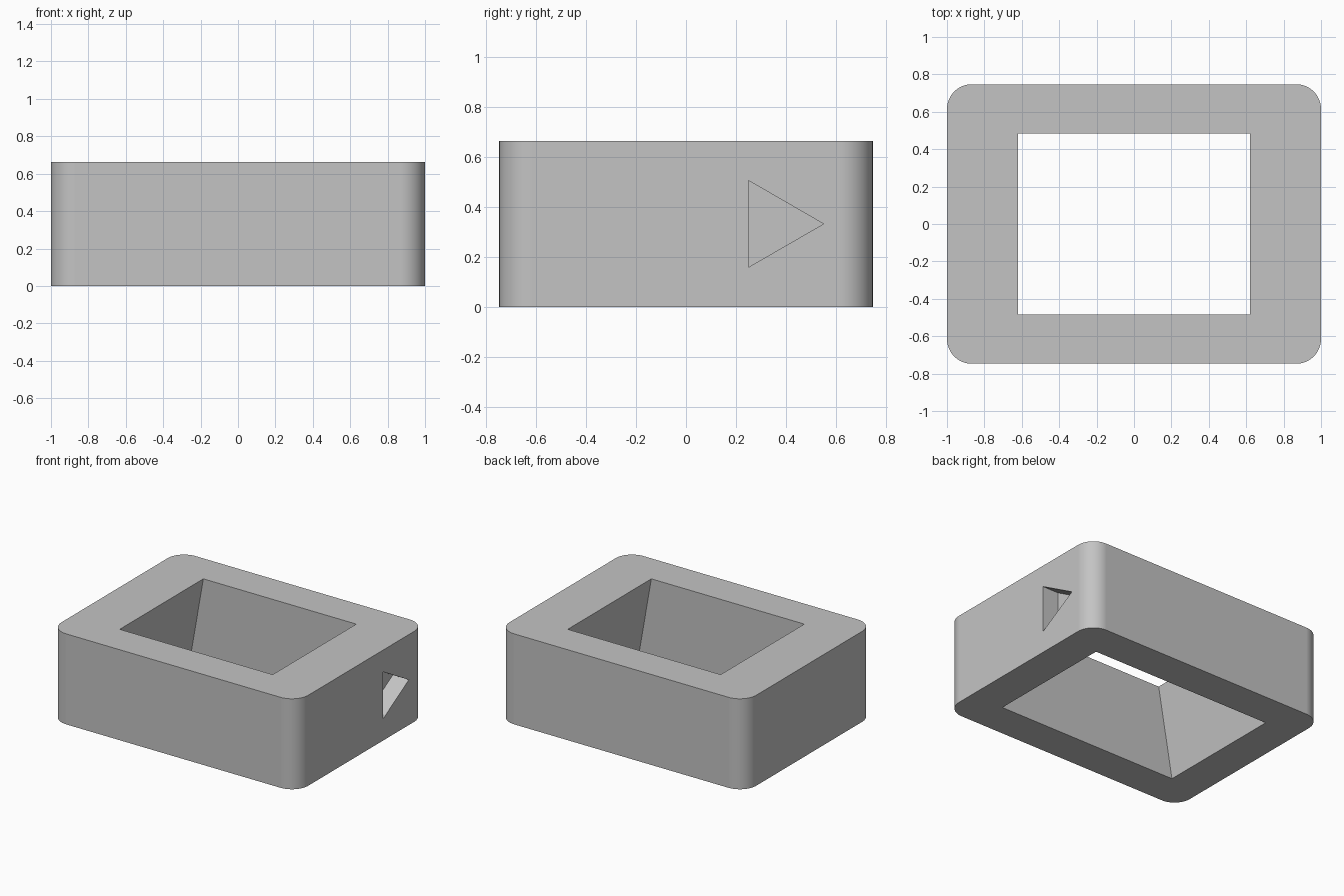
import bpy, bmesh, math
from mathutils import Vector

cube = bpy.data.objects.get("Cube")
if cube:
    bpy.data.objects.remove(cube, do_unlink=True)

LENGTH, WIDTH, HEIGHT, RADIUS = 2.0, 1.494, 0.663, 0.133
OPEN_TOP, OPEN_BOTTOM, OPEN_Y = 0.62, 0.735, 0.484
NOTCH_DEPTH, NOTCH_R, NOTCH_Y = 0.13, 0.2, 0.35

grey = bpy.data.materials.new("plain grey")
grey.use_nodes = True
colour = (0.55, 0.55, 0.55, 1)
grey.diffuse_color = colour
grey.node_tree.nodes["Principled BSDF"].inputs["Base Color"].default_value = colour


def prism(name, start, end):
    """Solid joining two matching outlines."""
    bm = bmesh.new()
    a = [bm.verts.new(p) for p in start]
    b = [bm.verts.new(p) for p in end]
    bm.faces.new(a)
    bm.faces.new(b)
    for i in range(len(a)):
        j = (i + 1) % len(a)
        bm.faces.new((a[i], a[j], b[j], b[i]))
    bmesh.ops.recalc_face_normals(bm, faces=bm.faces)
    mesh = bpy.data.meshes.new(name)
    bm.to_mesh(mesh)
    bm.free()
    mesh.materials.append(grey)
    obj = bpy.data.objects.new(name, mesh)
    bpy.context.collection.objects.link(obj)
    return obj


def rectangle(hx, hy, z):
    return [(sx * hx, sy * hy, z) for sx, sy in ((-1, -1), (1, -1), (1, 1), (-1, 1))]


def rounded_rectangle(hx, hy, r, z, steps=16):
    points = []
    for k, (sx, sy) in enumerate(((1, 1), (-1, 1), (-1, -1), (1, -1))):
        for i in range(steps + 1):
            t = math.radians(90) * (k + i / steps)
            points.append((sx * (hx - r) + r * math.cos(t), sy * (hy - r) + r * math.sin(t), z))
    return points


def triangle(x):
    angles = [math.tau * i / 3 for i in range(3)]
    return [(x, NOTCH_Y + NOTCH_R * math.cos(t), HEIGHT / 2 + NOTCH_R * math.sin(t)) for t in angles]


# Rounded block
body = prism("frame_body", rounded_rectangle(LENGTH / 2, WIDTH / 2, RADIUS, 0),
             rounded_rectangle(LENGTH / 2, WIDTH / 2, RADIUS, HEIGHT))

# Opening that widens towards the bottom, and a shallow triangular notch
over = 0.1
flare = (OPEN_BOTTOM - OPEN_TOP) * over / HEIGHT
opening = prism("opening_cutter", rectangle(OPEN_BOTTOM + flare, OPEN_Y, -over),
                rectangle(OPEN_TOP - flare, OPEN_Y, HEIGHT + over))
notch = prism("notch_cutter", triangle(LENGTH / 2 - NOTCH_DEPTH), triangle(LENGTH / 2 + over))

bpy.ops.object.select_all(action='DESELECT')
bpy.context.view_layer.objects.active = body
body.select_set(True)
for cutter in (opening, notch):
    cutter.hide_render = True
    cut = body.modifiers.new("cut", 'BOOLEAN')
    cut.operation = 'DIFFERENCE'
    cut.solver = 'EXACT'
    cut.object = cutter
    bpy.ops.object.modifier_apply(modifier=cut.name)
    bpy.data.objects.remove(cutter, do_unlink=True)

# Smooth round corners, crisp edges, even flat sides
bpy.ops.object.shade_smooth_by_angle(angle=math.radians(25))
weighted = body.modifiers.new("even_sides", 'WEIGHTED_NORMAL')
weighted.keep_sharp = True
